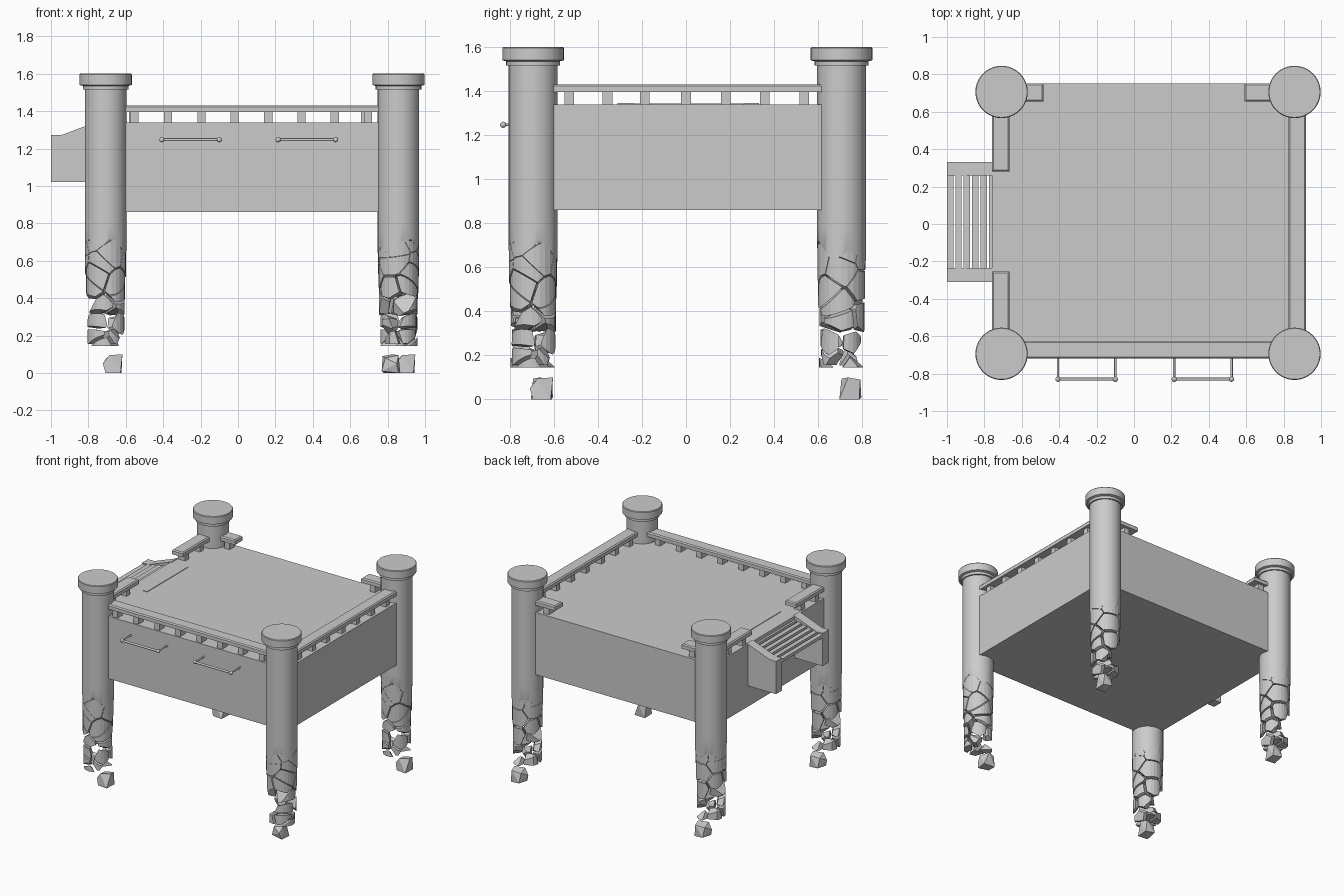
import bpy, bmesh, math, random
from mathutils import Vector

if "Cube" in bpy.data.objects:
    bpy.data.objects.remove(bpy.data.objects["Cube"])

random.seed(11)
PILLARS = {"front_left": (-0.708, -0.694, 0), "front_right": (0.858, -0.694, math.pi / 2),
           "back_left": (-0.708, 0.706, 0), "back_right": (0.858, 0.706, 0)}
R = 0.111


def add_obj(name, bm, smooth=False):
    bmesh.ops.recalc_face_normals(bm, faces=bm.faces)
    me = bpy.data.meshes.new(name)
    bm.to_mesh(me)
    bm.free()
    ob = bpy.data.objects.new(name, me)
    bpy.context.collection.objects.link(ob)
    if smooth:
        bpy.ops.object.select_all(action='DESELECT')
        ob.select_set(True)
        bpy.context.view_layer.objects.active = ob
        bpy.ops.object.shade_smooth_by_angle(angle=math.radians(35))
    return ob


def add_box(bm, lo, hi):
    lo, hi = Vector(lo), Vector(hi)
    vs = bmesh.ops.create_cube(bm, size=1)["verts"]
    for v in vs:
        v.co = Vector([(lo[i] + hi[i]) / 2 + v.co[i] * (hi[i] - lo[i]) for i in range(3)])
    return vs


def lathe(bm, profile, n=40):
    rings = [[bm.verts.new((r * math.cos(2 * math.pi * k / n), r * math.sin(2 * math.pi * k / n), z))
              for k in range(n)] for r, z in profile]
    for a, b in zip(rings, rings[1:]):
        for k in range(n):
            bm.faces.new((a[k], a[(k + 1) % n], b[(k + 1) % n], b[k]))
    bm.faces.new(rings[-1])
    bm.faces.new(rings[0][::-1])
    return rings


# platform body
bm = bmesh.new()
add_box(bm, (-0.76, -0.72, 0.86), (0.92, 0.75, 1.34))
add_obj("platform_body", bm)

# pillars with caps and a broken lower edge
for name, (px, py, rot) in PILLARS.items():
    bm = bmesh.new()
    rings = lathe(bm, [(R, 0.67), (R, 0.78), (R, 1.515), (0.122, 1.515), (0.122, 1.535),
                       (0.14, 1.54), (0.14, 1.595), (0.136, 1.6)])
    for k, v in enumerate(rings[0]):
        v.co.z += 0.03 * math.sin(k * math.pi / 5) + 0.03 * math.sin(k * math.pi / 20 + 3.6)
    bmesh.ops.triangulate(bm, faces=[f for f in bm.faces if all(v in rings[0] for v in f.verts)])
    ob = add_obj(name + "_pillar", bm, True)
    ob.location = (px, py, 0)
    ob.rotation_euler.z = rot

# fractured rubble under each pillar: cells cut from a cylinder
big = Vector((0.03, 0.07, 0.52))
seeds = [big]
while len(seeds) < 34:
    a, r = random.uniform(0, 2 * math.pi), R * math.sqrt(random.random())
    p = Vector((r * math.cos(a), r * math.sin(a), 0.14 + 0.56 * random.random() ** 1.15))
    if (p - big).length > 0.12 and all((p - q).length > 0.05 for q in seeds):
        seeds.append(p)

rubble = bmesh.new()
tmp = bpy.data.meshes.new("rubble_cell")
for i, s in enumerate(seeds):
    if s.z < 0.40 and i % 3 == 0 and i:
        continue
    cell = bmesh.new()
    lathe(cell, [(R - 0.001, 0.14), (R - 0.001, 0.71)], 24)
    for q in seeds:
        if q is s:
            continue
        res = bmesh.ops.bisect_plane(cell, geom=cell.verts[:] + cell.edges[:] + cell.faces[:],
                                     plane_co=(s + q) / 2, plane_no=(q - s).normalized(), clear_outer=True)
        cut = [e for e in res["geom_cut"] if isinstance(e, bmesh.types.BMEdge)]
        if cut:
            bmesh.ops.edgeloop_fill(cell, edges=cut)
    if cell.verts:
        c = sum((v.co for v in cell.verts), Vector()) / len(cell.verts)
        k = min(0.98, 0.72 + max(0, c.z - 0.2) * 0.65)
        for v in cell.verts:
            v.co = c + (v.co - c) * k
        bmesh.ops.recalc_face_normals(cell, faces=cell.faces)
        cell.to_mesh(tmp)
        rubble.from_mesh(tmp)
    cell.free()
bpy.data.meshes.remove(tmp)

# lowest stone resting on the ground
stone = bmesh.new()
for x, y, z in [(0, 0, 0), (0.08, -0.01, 0), (0.085, 0.08, 0), (0.01, 0.09, 0.01), (-0.015, 0.01, 0.05),
                (0.02, 0, 0.095), (0.09, 0.03, 0.1), (0.075, 0.085, 0.09), (0.005, 0.07, 0.08)]:
    stone.verts.new((x, y, z))
bmesh.ops.convex_hull(stone, input=stone.verts)
stone_ob = add_obj("front_left_ground_stone", stone)
rubble_ob = add_obj("front_left_rubble", rubble)
for name, (px, py, rot) in PILLARS.items():
    for src, part in ((stone_ob, "_ground_stone"), (rubble_ob, "_rubble")):
        ob = src
        if name != "front_left":
            ob = bpy.data.objects.new(name + part, src.data)
            bpy.context.collection.objects.link(ob)
        ob.location = (px, py, 0)
        ob.rotation_euler.z = rot

# railings: a top bar with short posts, axis 0 runs along x and axis 1 along y
FRONT = [-0.553, -0.374, -0.195, -0.018, 0.162, 0.34, 0.517, 0.695]
RIGHT = [-0.53, -0.356, -0.187, 0, 0.18, 0.358, 0.537]
RAILS = [("front_rail", 0, -0.70, 0.86, -0.72, -0.625, FRONT),
         ("right_rail", 1, -0.69, 0.70, 0.825, 0.92, RIGHT),
         ("left_rail_front", 1, -0.69, -0.255, -0.76, -0.665, [-0.53, -0.356]),
         ("left_rail_back", 1, 0.28, 0.70, -0.76, -0.665, [0.358, 0.537]),
         ("back_rail_left", 0, -0.70, -0.485, 0.655, 0.75, [-0.56]),
         ("back_rail_right", 0, 0.592, 0.86, 0.655, 0.75, [0.68])]
for name, axis, a, b, c, d, posts in RAILS:
    def pt(u, v, z):
        return (u, v, z) if axis == 0 else (v, u, z)
    bm = bmesh.new()
    add_box(bm, pt(a, c, 1.395), pt(b, d, 1.43))
    bmesh.ops.bevel(bm, geom=[e for e in bm.edges if all(v.co.z > 1.42 for v in e.verts)],
                    offset=0.008, segments=1, affect='EDGES')
    for u in posts:
        add_box(bm, pt(u - 0.022, c + 0.012, 1.335), pt(u + 0.022, d - 0.02, 1.4))
    add_obj(name, bm)

# side walls of the stairs
for name, y0, y1 in (("front_stair_wall", -0.31, -0.235), ("back_stair_wall", 0.26, 0.332)):
    bm = bmesh.new()
    prof = [(-1, 1.02), (-0.75, 1.02), (-0.75, 1.345), (-0.945, 1.272), (-1, 1.272)]
    f = bm.faces.new([bm.verts.new((x, y0, z)) for x, z in prof])
    new = bmesh.ops.extrude_face_region(bm, geom=[f])["geom"]
    bmesh.ops.translate(bm, vec=(0, y1 - y0, 0), verts=[v for v in new if isinstance(v, bmesh.types.BMVert)])
    add_obj(name, bm)

# sloping slatted treads between the walls
bm = bmesh.new()
for i in range(9):
    x, z = -1 + i * 0.0447, 1.262 + i * 0.0103
    add_box(bm, (x, -0.237, z - 0.025), (x + 0.034, 0.262, z))
add_obj("stair_treads", bm)

# pull handles on the front
def ico(bm, co, r):
    vs = bmesh.ops.create_uvsphere(bm, u_segments=16, v_segments=8, radius=r)["verts"]
    bmesh.ops.translate(bm, vec=co, verts=vs)


def rod(bm, a, b, r):
    a, b = Vector(a), Vector(b)
    vs = bmesh.ops.create_cone(bm, cap_ends=True, segments=12, radius1=r, radius2=r, depth=(b - a).length)["verts"]
    q = (b - a).to_track_quat('Z', 'Y')
    for v in vs:
        v.co = q @ v.co + (a + b) / 2


for name, x0, x1 in (("left_handle", -0.407, -0.10), ("right_handle", 0.215, 0.522)):
    bm = bmesh.new()
    rod(bm, (x0, -0.83, 1.247), (x1, -0.83, 1.247), 0.008)
    for x in (x0, x1):
        rod(bm, (x, -0.71, 1.247), (x, -0.83, 1.247), 0.006)
        ico(bm, (x, -0.83, 1.247), 0.014)
    add_obj(name, bm, True)
